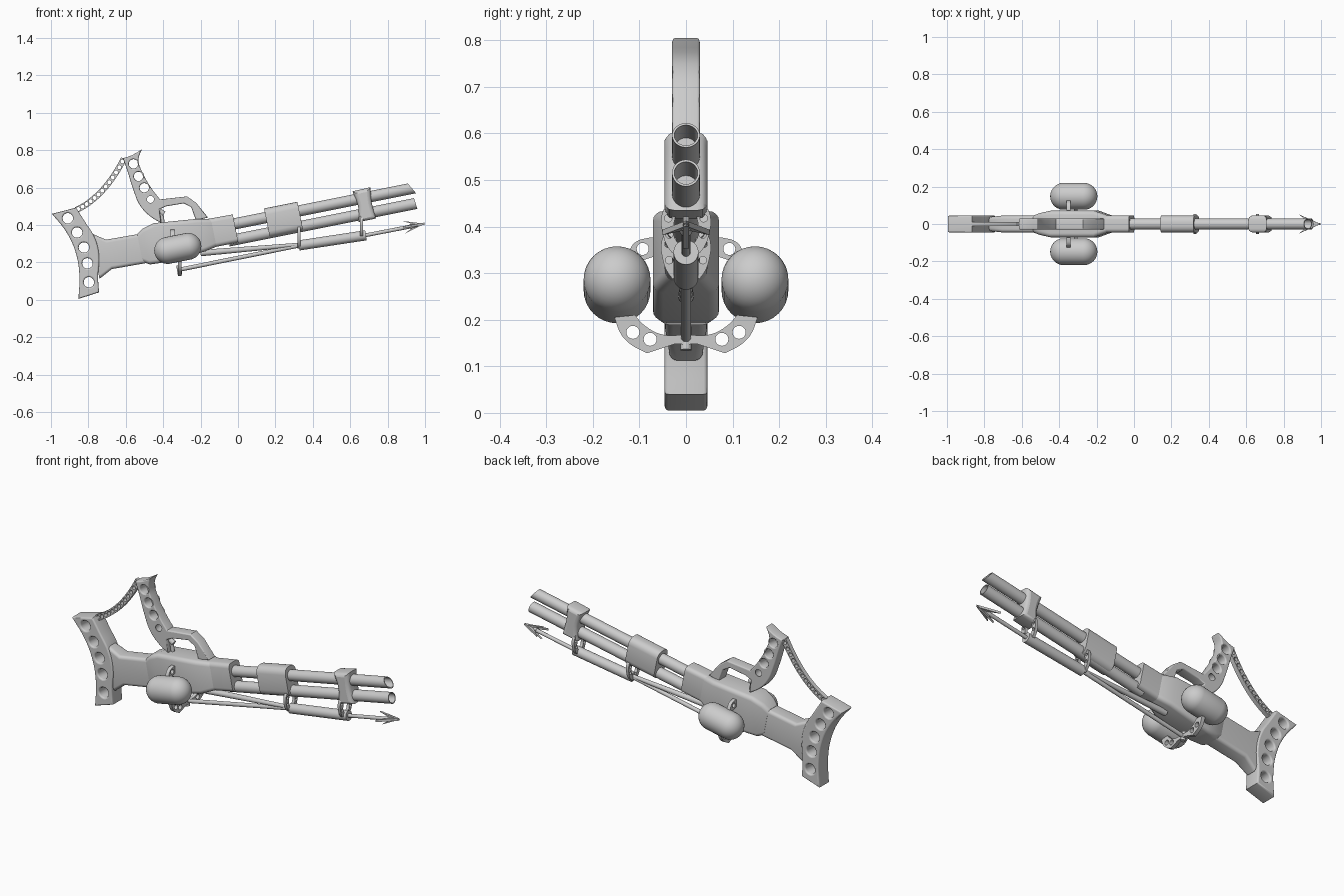
import bpy, bmesh, math
from mathutils import Vector, Quaternion

cube = bpy.data.objects.get("Cube")
if cube:
    bpy.data.objects.remove(cube, do_unlink=True)

TILT = math.atan(0.2)
AXIS = Vector((math.cos(TILT), 0, math.sin(TILT)))
UP = Vector((-math.sin(TILT), 0, math.cos(TILT)))
SIDE_ON = (math.pi / 2, 0, 0)
END_ON = (math.pi / 2, 0, math.pi / 2)

metal = bpy.data.materials.new("grey_metal")
metal.use_nodes = True
metal.diffuse_color = (0.6, 0.6, 0.6, 1)
metal.node_tree.nodes["Principled BSDF"].inputs["Base Color"].default_value = (0.6, 0.6, 0.6, 1)
parts = []


def register(name, data):
    obj = bpy.data.objects.new(name, data)
    bpy.context.collection.objects.link(obj)
    data.materials.append(metal)
    parts.append(obj)
    return obj


def from_bmesh(name, bm):
    bmesh.ops.recalc_face_normals(bm, faces=bm.faces)
    mesh = bpy.data.meshes.new(name)
    bm.to_mesh(mesh)
    bm.free()
    return register(name, mesh)


def slab(name, outline, half, holes=(), radius=0.02, bevel=0.0, rot=SIDE_ON, loc=(0, 0, 0)):
    """Extruded outline with round holes; a third value marks a smooth point."""
    curve = bpy.data.curves.new(name, "CURVE")
    curve.dimensions, curve.fill_mode = "2D", "BOTH"
    curve.extrude, curve.bevel_depth, curve.offset = half - bevel, bevel, -bevel
    curve.bevel_resolution, curve.resolution_u = 2, 5
    spline = curve.splines.new("BEZIER")
    spline.bezier_points.add(len(outline) - 1)
    spline.use_cyclic_u = True
    for bp, p in zip(spline.bezier_points, outline):
        bp.co = (p[0], p[1], 0)
        bp.handle_left_type = bp.handle_right_type = "AUTO" if len(p) > 2 else "VECTOR"
    for cx, cy in holes:
        ring = curve.splines.new("POLY")
        ring.points.add(19)
        ring.use_cyclic_u = True
        for i, pt in enumerate(ring.points):
            a = math.tau * i / 20
            pt.co = (cx + radius * math.cos(a), cy + radius * math.sin(a), 0, 1)
    obj = register(name, curve)
    obj.rotation_euler, obj.location = rot, loc
    return obj


def loft(name, sections, corner):
    """Rounded boxes joined along the tilted axis: (x, z, half height, half width)."""
    bm = bmesh.new()
    rings = []
    for x, z, h, w in sections:
        ring = []
        for k, (sy, sz) in enumerate(((1, 1), (-1, 1), (-1, -1), (1, -1))):
            for j in range(5):
                a = math.pi / 2 * (k + j / 4)
                y = sy * (w - corner) + corner * math.cos(a)
                u = sz * (h - corner) + corner * math.sin(a)
                ring.append(bm.verts.new(Vector((x, y, z)) + UP * u))
        rings.append(ring)
    for a, b in zip(rings, rings[1:]):
        for i in range(len(a)):
            j = (i + 1) % len(a)
            bm.faces.new((a[i], a[j], b[j], b[i]))
    bm.faces.new(rings[0])
    bm.faces.new(rings[-1])
    return from_bmesh(name, bm)


def rod(name, start, end, r1, r2=None, sides=20):
    start, end = Vector(start), Vector(end)
    bm = bmesh.new()
    bmesh.ops.create_cone(bm, cap_ends=True, segments=sides, radius1=r1,
                          radius2=r1 if r2 is None else r2, depth=(end - start).length)
    obj = from_bmesh(name, bm)
    obj.location = (start + end) / 2
    obj.rotation_euler = (end - start).to_track_quat("Z", "Y").to_euler()
    return obj


# Shoulder stock with lightening holes
slab("shoulder_stock",
     [(-.995, .46), (-.866, .493), (-.82, .42, 1), (-.765, .33, 1), (-.743, .24, 1),
      (-.748, .12, 1), (-.743, .04), (-.853, .005), (-.848, .136, 1), (-.87, .26, 1), (-.92, .366, 1)],
     .046, [(-.91, .436), (-.86, .36), (-.824, .28), (-.805, .195), (-.797, .094)], .028, .008)

# Body: neck, receiver and barrel block
loft("stock_neck", [(-.765, .235, .125, .036), (-.69, .243, .08, .045), (-.45, .285, .08, .045)], .018)
loft("receiver", [(-.525, .278, .075, .046), (-.49, .285, .098, .058), (-.43, .304, .108, .071),
                  (-.2, .345, .09, .071), (-.13, .359, .076, .046)], .022)
loft("barrel_block", [(-.17, .352, .078, .046), (-.013, .382, .076, .046)], .022)
loft("middle_sleeve", [(.155, .411, .079, .046), (.333, .447, .079, .046)], .035)
slab("front_band", [(.612, .58), (.708, .602), (.715, .52, 1), (.738, .435), (.645, .416), (.642, .5, 1)],
     .046, bevel=.02)

# Twin open barrels with slanted muzzles
for label, z0, tip, slant in (("upper", .41, .93, .55), ("lower", .325, .95, .1)):
    bm = bmesh.new()
    rings = []
    for radius, x, cut in ((.03, -.05, 0), (.03, tip, slant), (.025, tip, slant), (.025, tip - .15, 0)):
        ring = []
        for i in range(24):
            a = math.tau * i / 24
            u = radius * math.sin(a)
            p = Vector((x, radius * math.cos(a), z0 + .2 * x)) + UP * u
            ring.append(bm.verts.new(p - AXIS * u * cut))
        rings.append(ring)
    for a, b in zip(rings, rings[1:]):
        for i in range(24):
            bm.faces.new((a[i], a[(i + 1) % 24], b[(i + 1) % 24], b[i]))
    bm.faces.new(rings[0])
    bm.faces.new(rings[-1])
    from_bmesh(label + "_barrel", bm)

# Rear grip, guard and trigger
slab("grip_and_guard",
     [(-.615, .757), (-.57, .772, 1), (-.513, .805), (-.532, .75, 1), (-.505, .67, 1), (-.458, .59, 1),
      (-.417, .537), (-.273, .553), (-.225, .52), (-.16, .44), (-.225, .425), (-.25, .495), (-.289, .516),
      (-.385, .50), (-.42, .484), (-.41, .41), (-.47, .447, 1), (-.524, .505, 1), (-.56, .59, 1),
      (-.594, .698, 1)],
     .03, [(-.559, .727), (-.532, .66), (-.501, .599), (-.468, .537)], .025, .006)
rod("trigger", (-.42, 0, .475), (-.395, 0, .46), .014)
rod("trigger_stem", (-.41, 0, .47), (-.4, 0, .40), .01)

# Perforated strap from the stock to the grip
a, b, c = Vector((-.865, .48)), Vector((-.715, .55)), Vector((-.61, .755))
path, left, right = [], [], []
for i in range(27):
    t = i / 26
    p = a * (1 - t) ** 2 + b * 2 * t * (1 - t) + c * t * t
    d = ((b - a) * (1 - t) + (c - b) * t).normalized()
    n = Vector((-d.y, d.x)) * .016
    path.append(p)
    left.append(tuple(p + n))
    right.append(tuple(p - n))
slab("strap", left + right[::-1], .012, path[1:-1:2], .0105)

# Piston, rod and arrow head below the barrels
rod("piston", (.326, 0, .291), (.684, 0, .345), .027)
rod("piston_rod", (.67, 0, .343), (.96, 0, .399), .01)
rod("lower_strut", (.34, 0, .293), (-.32, 0, .16), .011)
rod("upper_strut", (.34, 0, .296), (-.2, 0, .25), .01, .017)
rod("strut_end", (-.31, 0, .135), (-.318, 0, .185), .012)
for name, rx, spread in (("arrow_fin_upright", math.pi / 2, .035), ("arrow_fin_flat", 0, .05)):
    slab(name, [(0, 0), (-.115, spread), (-.06, .008), (-.06, -.008), (-.115, -spread)], .006,
         rot=(rx, -.17, 0), loc=(.997, 0, .407))
rod("arrow_point", (.92, 0, .392), (.997, 0, .407), .014, .001)

# Side tanks and their pierced brackets
for side, s in (("left", 1), ("right", -1)):
    bm = bmesh.new()
    bmesh.ops.create_uvsphere(bm, u_segments=32, v_segments=17, radius=.072)
    for v in bm.verts:
        v.co.z += math.copysign(.055, v.co.z)
    tank = from_bmesh(side + "_tank", bm)
    tank.location = (-.322, s * .148, .275)
    tank.rotation_euler = AXIS.to_track_quat("Z", "Y").to_euler()

    def bracket(name, x, outline, holes, radius, lift=0, half=.01):
        slab(side + name, [(s * p[0], p[1] + lift) + p[2:] for p in outline], half,
             [(s * y, z + lift) for y, z in holes], radius, rot=END_ON, loc=(x, 0, 0))

    bracket("_lower_tank_bracket", -.312,
            [(0, .147), (.024, .148), (.084, .128), (.12, .148, 1), (.139, .168, 1), (.154, .205),
             (.11, .21), (.088, .187, 1), (.05, .168, 1), (0, .168)],
            [(.077, .158), (.114, .173)], .014)
    bracket("_upper_tank_bracket", -.35,
            [(.05, .34), (.07, .335), (.1, .325), (.13, .325), (.122, .348, 1), (.108, .367, 1),
             (.075, .377), (.05, .37)], [(.093, .352)], .013)
    # Hangers holding the piston to the sleeve and band
    for label, x, lift in (("rear", .325, 0), ("front", .66, .055)):
        bracket("_" + label + "_hanger", x,
                [(.015, .385), (.04, .395), (.052, .37, 1), (.05, .33, 1), (.035, .295, 1), (.012, .275),
                 (.012, .305), (.024, .32, 1), (.026, .35, 1)],
                [(.038, .363), (.036, .328)], .008, lift, .008)

# Turn outlines into meshes and smooth the round surfaces
bpy.context.view_layer.update()
bpy.ops.object.select_all(action="DESELECT")
for obj in parts:
    obj.select_set(True)
bpy.context.view_layer.objects.active = parts[0]
bpy.ops.object.convert(target="MESH")
bpy.ops.object.shade_smooth_by_angle(angle=math.radians(35))
